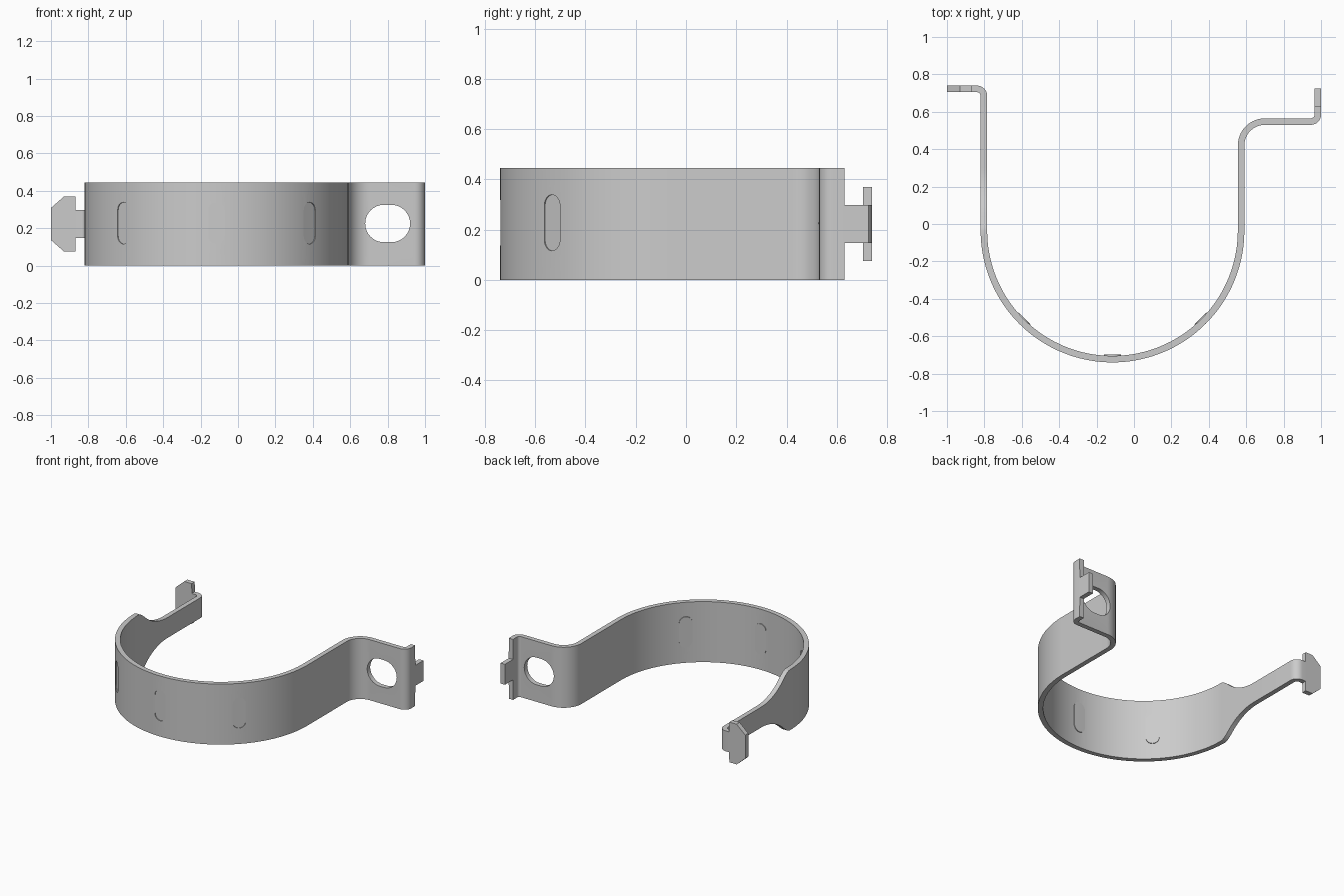
import bpy, bmesh
from math import cos, sin, radians, sqrt, pi
from mathutils import Matrix, Vector

if "Cube" in bpy.data.objects:
    bpy.data.objects.remove(bpy.data.objects["Cube"])

ZC, HALF, FULL, NECK = 0.2225, 0.0175, 0.2225, 0.075
CX, CY = -0.115, -0.035          # centre of the big bend


def arm_width(y):
    """Half width of the left arm: full band blending into a narrow neck."""
    if y < -0.06:
        return FULL
    if y > 0.3:
        return NECK
    c = NECK + 0.38 - sqrt(0.38 ** 2 - (0.3 - y) ** 2)
    k = 0.05
    return min(FULL, c) - max(k - abs(FULL - c), 0) ** 2 / (4 * k)


def arc(cx, cy, r, a0, a1, n, width):
    """Stations (point, left normal, half width) along a bend."""
    out = []
    for i in range(n + 1):
        a = radians(a0 + (a1 - a0) * i / n)
        d = Vector((cos(a), sin(a)))
        p = Vector((cx, cy)) + d * r
        out.append((p, d if a1 < a0 else -d, width(p)))
    return out


def line(points, normal):
    return [(Vector((x, y)), Vector(normal), w) for x, y, w in points]


# Strip path: T-shaped head, arm, big bend, plate, end tab
stations = line([(-1, 0.7225, 0.086), (-0.93, 0.7225, 0.1475),
                 (-0.87, 0.7225, 0.1475), (-0.8695, 0.7225, NECK)], (0, 1))
stations += arc(-0.84, 0.685, 0.0375, 90, 0, 8, lambda p: NECK)
stations += line([(-0.8025, y, arm_width(y)) for y in
                  [0.3 - 0.02 * i for i in range(17)]], (1, 0))
stations += arc(CX, CY, 0.6875, 180, 360, 72,
                lambda p: arm_width(p.y) if p.x < -0.5 else FULL)
stations += arc(0.70, 0.42, 0.1275, 180, 90, 14, lambda p: FULL)
stations += arc(0.945, 0.585, 0.0375, 270, 360, 8, lambda p: FULL)
stations += line([(0.9825, 0.63, FULL), (0.9825, 0.6305, NECK),
                  (0.9825, 0.725, NECK)], (-1, 0))

bm = bmesh.new()
rings = []
for p, n, w in stations:
    a, b = p + n * HALF, p - n * HALF
    rings.append([bm.verts.new((q.x, q.y, ZC + s * w))
                  for q, s in ((a, 1), (a, -1), (b, -1), (b, 1))])
for r, s in zip(rings, rings[1:]):
    for i in range(4):
        j = (i + 1) % 4
        bm.faces.new((r[i], r[j], s[j], s[i]))
bm.faces.new(rings[0])
bm.faces.new(rings[-1][::-1])
bmesh.ops.recalc_face_normals(bm, faces=bm.faces)


def make_object(name, bm):
    mesh = bpy.data.meshes.new(name)
    bm.to_mesh(mesh)
    bm.free()
    ob = bpy.data.objects.new(name, mesh)
    bpy.context.collection.objects.link(ob)
    return ob


clamp = make_object("clamp_band", bm)


def stadium(name, r, straight, depth, matrix):
    """Solid slot shape, long along local x, extruded along local z."""
    bm = bmesh.new()
    pts = []
    for i in range(34):
        side = 1 if i < 17 else -1
        a = -pi / 2 + pi * (i if i < 17 else i - 1) / 16
        pts.append(bm.verts.new((side * straight + r * cos(a), r * sin(a), -depth / 2)))
    f = bm.faces.new(pts)
    ext = bmesh.ops.extrude_face_region(bm, geom=[f])
    bmesh.ops.translate(bm, vec=(0, 0, depth),
                        verts=[v for v in ext["geom"] if isinstance(v, bmesh.types.BMVert)])
    bmesh.ops.recalc_face_normals(bm, faces=bm.faces)
    bm.transform(matrix)
    return make_object(name, bm)


def combine(tool, operation):
    mod = clamp.modifiers.new(tool.name, 'BOOLEAN')
    mod.object, mod.operation, mod.solver = tool, operation, 'EXACT'
    bpy.context.view_layer.objects.active = clamp
    bpy.ops.object.modifier_apply(modifier=mod.name)
    bpy.data.objects.remove(tool)


# Bolt hole in the plate
combine(stadium("bolt_hole", 0.1, 0.02, 0.2,
                Matrix.Translation((0.8, 0.5475, 0.225)) @ Matrix.Rotation(pi / 2, 4, 'X')),
        'DIFFERENCE')

# Three pressed ribs: raised inside, recessed outside
for deg in (225, 270, 315):
    a = radians(deg)
    d = Vector((cos(a), sin(a), 0))
    basis = Matrix((Vector((0, 0, 1)), d.cross(Vector((0, 0, 1))), d)).transposed().to_4x4()
    for name, radius, depth, r, op in (("rib_raised", 0.674, 0.02, 0.045, 'UNION'),
                                       ("rib_recess", 0.719, 0.04, 0.044, 'DIFFERENCE')):
        place = Matrix.Translation(Vector((CX, CY, 0.2275)) + d * radius)
        combine(stadium(name, r, 0.0675, depth, place @ basis), op)

clamp.select_set(True)
bpy.ops.object.shade_smooth_by_angle(angle=radians(30))
